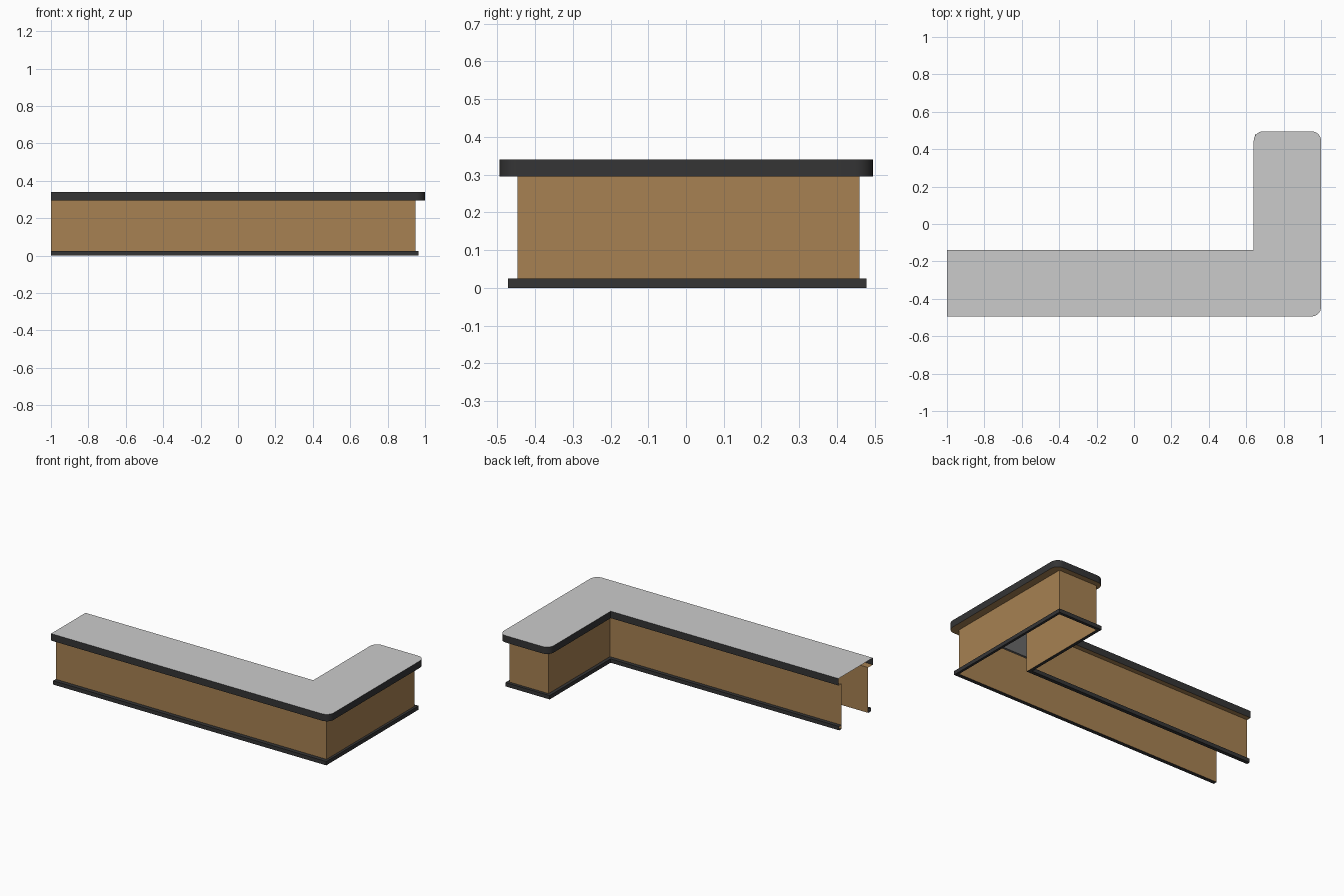
import bpy, bmesh, math
from mathutils import Vector

if "Cube" in bpy.data.objects:
    bpy.data.objects.remove(bpy.data.objects["Cube"])


def material(name, rgb):
    m = bpy.data.materials.new(name)
    m.diffuse_color = (*rgb, 1.0)
    m.use_nodes = True
    m.node_tree.nodes["Principled BSDF"].inputs["Base Color"].default_value = m.diffuse_color
    return m


GREY = material("grey_worktop", (0.60, 0.60, 0.60))
DARK = material("dark_trim", (0.035, 0.035, 0.036))
WOOD = material("brown_wood", (0.385, 0.22, 0.085))
SEG = 8


def l_path(front, right, back, inner_x, inner_y, radius=0.0):
    """Open L-shaped path, left front end round to left inner end.
    The three outer corners get SEG+1 points each."""
    pts = [Vector((-1, front))]
    corners = [(right, front, -1, 1, -90), (right, back, -1, -1, 0),
               (inner_x, back, 1, -1, 90)]
    for x, y, sx, sy, start in corners:
        c = Vector((x + sx * radius, y + sy * radius))
        for i in range(SEG + 1):
            a = math.radians(start + 90 * i / SEG)
            pts.append(c + radius * Vector((math.cos(a), math.sin(a))))
    pts += [Vector((inner_x, inner_y)), Vector((-1, inner_y))]
    return pts


def finish(name, bm, mat):
    bmesh.ops.remove_doubles(bm, verts=bm.verts, dist=1e-5)
    me = bpy.data.meshes.new(name)
    bm.to_mesh(me)
    bm.free()
    me.materials.append(mat)
    ob = bpy.data.objects.new(name, me)
    bpy.context.collection.objects.link(ob)
    bpy.context.view_layer.objects.active = ob
    for o in bpy.context.selected_objects:
        o.select_set(False)
    ob.select_set(True)
    bpy.ops.object.shade_smooth_by_angle(angle=math.radians(35))


def sweep(name, rails, mat):
    """Skin a sequence of (path, height) rails."""
    bm = bmesh.new()
    rows = [[bm.verts.new((p.x, p.y, z)) for p in path] for path, z in rails]
    for a, b in zip(rows, rows[1:]):
        for i in range(len(a) - 1):
            bm.faces.new((a[i], a[i + 1], b[i + 1], b[i]))
    bmesh.ops.dissolve_degenerate(bm, dist=1e-5, edges=bm.edges)
    finish(name, bm, mat)


wall = l_path(-0.446, 0.95, 0.459, 0.668, -0.172)
base = l_path(-0.472, 0.966, 0.478, 0.647, -0.148)
edge = l_path(-0.494, 1.0, 0.495, 0.64, -0.14, 0.05)

# kick base strip round the foot
sweep("base_trim", [(wall, 0), (base, 0), (base, 0.025), (wall, 0.025)], DARK)
# thin wooden walls and the soffit below the overhang
sweep("counter_walls", [(wall, 0), (wall, 0.295), (edge, 0.295)], WOOD)
# dark band round the worktop
sweep("worktop_edge", [(edge, 0.295), (edge, 0.34)], DARK)
# flat worktop
bm = bmesh.new()
bm.faces.new([bm.verts.new((p.x, p.y, 0.34)) for p in edge])
bmesh.ops.triangulate(bm, faces=bm.faces[:])
finish("worktop", bm, GREY)
